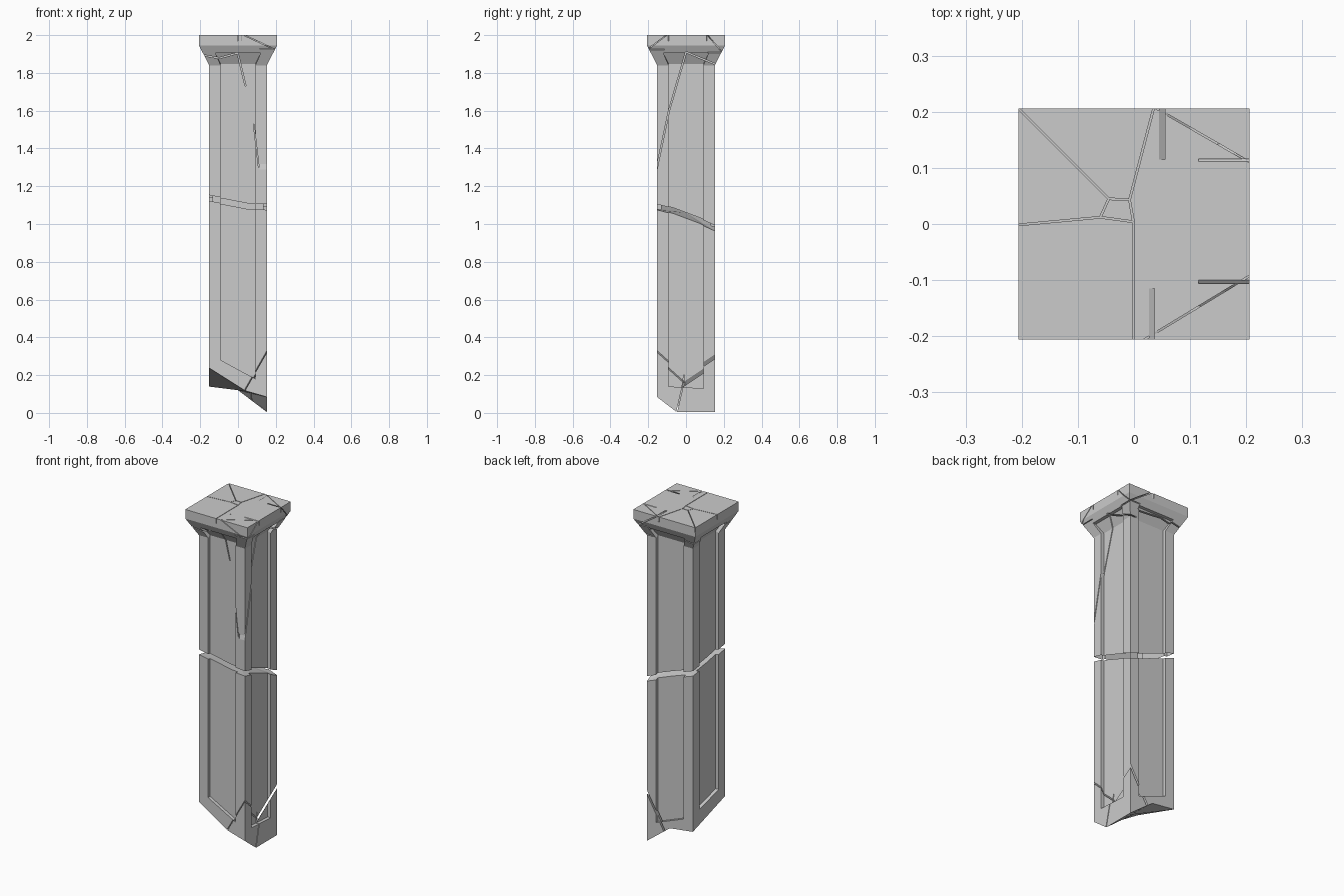
import bpy, bmesh, math
from mathutils import Vector, Matrix

if "Cube" in bpy.data.objects:
    bpy.data.objects.remove(bpy.data.objects["Cube"])

S, C, R = 0.153, 0.206, 0.02          # shaft half width, cap half width, panel recess
Z1, Z2, ZP = 1.84, 1.945, 1.905       # flare start, flare end, panel top
WP = S + (C - S) * (ZP - Z1) / (Z2 - Z1)


def mesh_object(name, bm):
    bmesh.ops.remove_doubles(bm, verts=bm.verts, dist=1e-5)
    bmesh.ops.recalc_face_normals(bm, faces=bm.faces)
    me = bpy.data.meshes.new(name)
    bm.to_mesh(me)
    bm.free()
    ob = bpy.data.objects.new(name, me)
    bpy.context.scene.collection.objects.link(ob)
    return ob


def prism(bm, ring, vec, centre=None):
    """Fan-capped solid swept from a ring of points along vec."""
    ring = [Vector(p) for p in ring]
    vec = Vector(vec)
    c = Vector(centre) if centre else sum(ring, Vector()) / len(ring)
    start = len(bm.faces)
    a = [bm.verts.new(p) for p in ring]
    b = [bm.verts.new(p + vec) for p in ring]
    ca, cb = bm.verts.new(c), bm.verts.new(c + vec)
    n = len(ring)
    fs = []
    for i in range(n):
        j = (i + 1) % n
        fs += [bm.faces.new((a[i], a[j], ca)), bm.faces.new((b[j], b[i], cb)),
               bm.faces.new((a[j], a[i], b[i], b[j]))]
    bmesh.ops.recalc_face_normals(bm, faces=fs)


def subtract(ob, bm, self_cut=False):
    cutter = mesh_object("cutter", bm)
    cutter.hide_render = True
    m = ob.modifiers.new("cut", 'BOOLEAN')
    m.operation, m.solver, m.object = 'DIFFERENCE', 'EXACT', cutter
    m.use_self = self_cut
    dg = bpy.context.evaluated_depsgraph_get()
    me = bpy.data.meshes.new_from_object(ob.evaluated_get(dg))
    ob.modifiers.clear()
    ob.data = me
    bpy.data.objects.remove(cutter)


# intact pillar: four identical sides, each with a recessed panel bending into the flare
bm = bmesh.new()
LOW = -0.1
panel_bottoms = [(.28, .18), (.14, .13), (.13, .20), (.25, .30)]   # front, right, back, left
for k, (zl, zr) in enumerate(panel_bottoms):
    rot = Matrix.Rotation(k * math.pi / 2, 4, 'Z')
    V = lambda u, z, w: bm.verts.new(rot @ Vector((u, -w, z)))
    o = [[V(s * S, LOW, S), V(s * S, Z1, S), V(s * C, Z2, C), V(s * C, 2, C)] for s in (-1, 1)]
    p = [[V(s * .092, zb, S), V(s * .092, Z1, S), V(s * .12, ZP, WP)]
         for s, zb in ((-1, zl), (1, zr))]
    q = [[V(s * .092, zb, S - R), V(s * .092, Z1 + .008, S - R), V(s * .12, ZP, WP - R)]
         for s, zb in ((-1, zl), (1, zr))]
    F = bm.faces.new
    for s in (0, 1):
        for i in (0, 1):
            F((o[s][i], o[s][i + 1], p[s][i + 1], p[s][i]))
            F((p[s][i], p[s][i + 1], q[s][i + 1], q[s][i]))
    for i in (0, 1):
        F((q[0][i], q[1][i], q[1][i + 1], q[0][i + 1]))
    for i in (0, 2):
        F((o[0][i], o[1][i], p[1][i], p[0][i]))
        F((p[0][i], p[1][i], q[1][i], q[0][i]))
    F((o[0][2], o[1][2], o[1][3], o[0][3]))
for w, z in ((S, LOW), (C, 2)):
    bm.faces.new([bm.verts.new((a * w, b * w, z)) for a, b in ((-1, -1), (1, -1), (1, 1), (-1, 1))])
pillar = mesh_object("pillar", bm)

# broken underside
E = S + .005
bm = bmesh.new()
prism(bm, [(-E, -E, .242), (.04, -E, .117), (E, -E, .083), (E, -.05, 0), (E, E, 0),
           (0, E, .12), (-E, E, .14)], (0, 0, -1), (0, 0, .12))
subtract(pillar, bm)

# open break through the middle of the shaft
bm = bmesh.new()
prism(bm, [(-E, -E, 1.155), (.06, -E, 1.113), (E, -E, 1.105), (E, -.08, 1.085), (E, .08, 1.025),
           (E, E, .99), (0, E, 1.05), (-E, E, 1.105), (-E, 0, 1.125)], (0, 0, -.03), (0, 0, 1.09))
subtract(pillar, bm)

# cracks that split off the two base chunks
bm = bmesh.new()
front_plane = lambda x, y: .33 + 1.75 * (x - S) - .9 * (y + S)
back_plane = lambda x, y: .31 + 1.75 * (x - S) + .67 * (y - S)
for f, y0, y1, t in ((front_plane, -.17, -.005, .01), (back_plane, -.015, .17, .024)):
    prism(bm, [(x, y, f(x, y)) for x, y in ((-.05, y0), (.17, y0), (.17, y1), (-.05, y1))], (0, 0, -t))


# surface cracks: polylines drawn on a side (u, z) or on the top (x, y)
def crack(points, t, side=None):
    for (u0, v0), (u1, v1) in zip(points, points[1:]):
        d = Vector((u1 - u0, v1 - v0)).normalized()
        nx, ny = -d.y * t / 2, d.x * t / 2
        flat = [(u0 + nx, v0 + ny), (u1 + nx, v1 + ny), (u1 - nx, v1 - ny), (u0 - nx, v0 - ny)]
        if side is None:
            prism(bm, [(x, y, 2.01) for x, y in flat], (0, 0, -.04))
        else:
            rot = Matrix.Rotation(side * math.pi / 2, 4, 'Z')
            prism(bm, [rot @ Vector((u, -.215, v)) for u, v in flat], rot @ Vector((0, .1, 0)))


crack([(-.18, 1.893), (-.1, 1.878), (-.002, 1.905), (.04, 1.73)], .006, 0)
crack([(.083, 1.53), (.11, 1.3)], .004, 0)
crack([(.01, 2.01), (.215, 1.915)], .004, 0)
crack([(-.16, 1.27), (-.09, 1.6), (0, 1.91), (.17, 1.84)], .006, 1)
crack([(-.215, 1.915), (-.09, 2.01)], .004, 1)
crack([(.105, 2.01), (.2, 1.9)], .004, 1)
crack([(-.055, -.02), (-.02, .13), (-.01, .2)], .005, 1)
crack([(-.035, 2.01), (-.2, 1.9)], .006, 2)
crack([(-.12, 1.89), (.05, 1.9), (.18, 1.88)], .006, 2)
crack([(-.21, .21), (-.045, .045), (-.06, .012), (-.21, -.002)], .003)
crack([(-.045, .045), (-.008, .043), (.036, .21)], .003)
crack([(.033, .21), (.21, .108)], .003)
crack([(-.06, .012), (-.001, .004), (-.001, -.21)], .003)
crack([(-.008, .043), (-.001, .004)], .003)
crack([(.012, -.21), (.21, -.09)], .003)
subtract(pillar, bm, True)

# separate the broken pieces and name them by height
bpy.context.view_layer.objects.active = pillar
pillar.select_set(True)
bpy.ops.object.mode_set(mode='EDIT')
bpy.ops.mesh.select_all(action='SELECT')
bpy.ops.mesh.separate(type='LOOSE')
bpy.ops.object.mode_set(mode='OBJECT')
for ob in list(bpy.context.scene.objects):
    z = sum(v.co.z for v in ob.data.vertices) / max(1, len(ob.data.vertices))
    ob.name = "capital_and_upper_shaft" if z > 1.2 else "lower_shaft" if z > .35 else "base_chunk"
